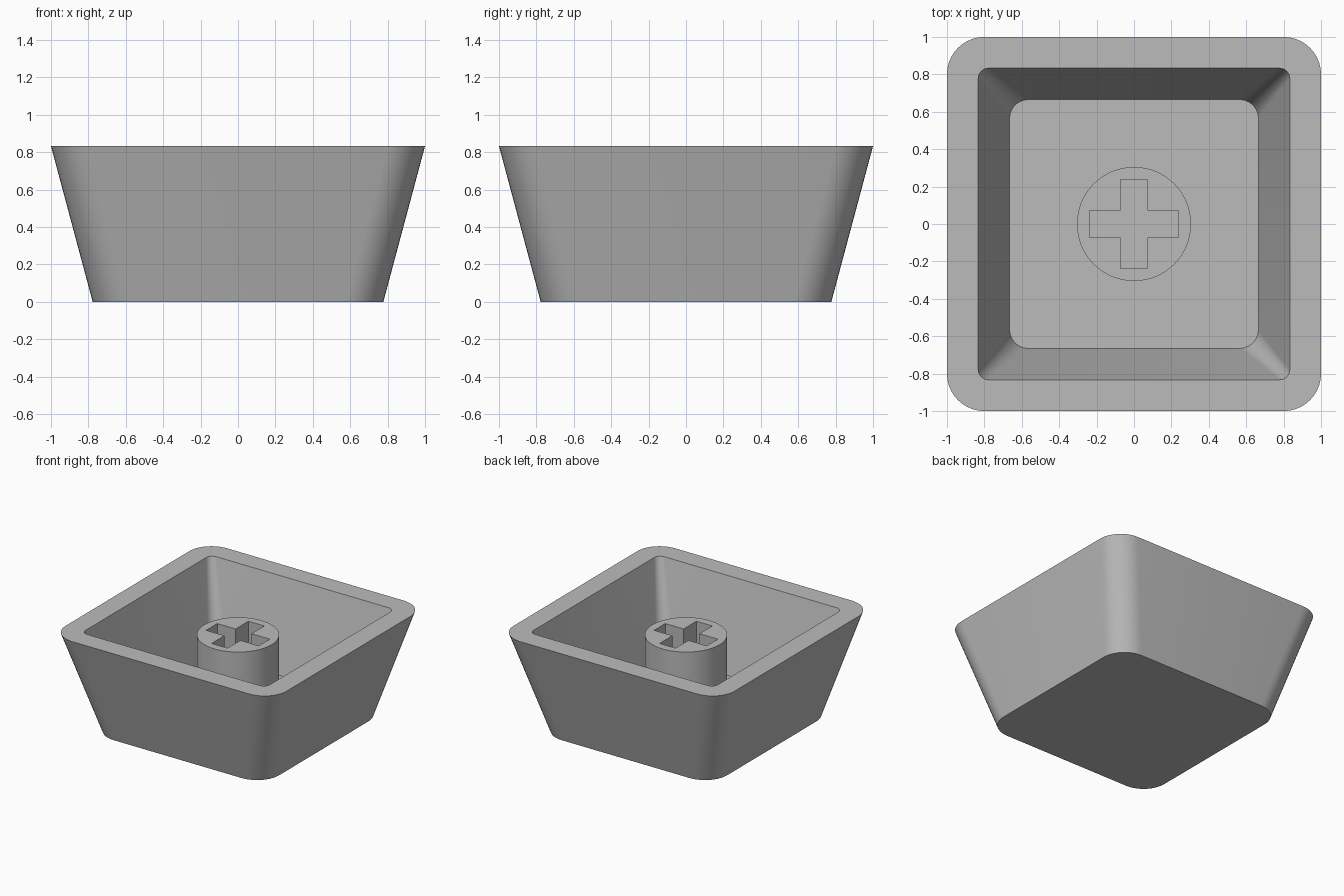
import bpy
import bmesh
from math import cos, sin, pi, radians

cube = bpy.data.objects.get("Cube")
if cube:
    bpy.data.objects.remove(cube, do_unlink=True)

grey = bpy.data.materials.new("matte grey plastic")
grey.use_nodes = True
colour = (0.5, 0.5, 0.5, 1)
grey.diffuse_color = colour
grey.node_tree.nodes["Principled BSDF"].inputs["Base Color"].default_value = colour


def rounded_square(half, radius, segments=10):
    """Counter-clockwise outline of a square with round corners."""
    points = []
    for corner in range(4):
        start = corner * pi / 2
        cx = (half - radius) * (1 if corner in (0, 3) else -1)
        cy = (half - radius) * (1 if corner in (0, 1) else -1)
        for i in range(segments + 1):
            a = start + i / segments * pi / 2
            points.append((cx + radius * cos(a), cy + radius * sin(a)))
    return points


def circle(radius, segments=64):
    return [(radius * cos(2 * pi * i / segments), radius * sin(2 * pi * i / segments))
            for i in range(segments)]


def plus_outline(reach, half_width):
    """Counter-clockwise outline of a plus sign, one arm per quarter turn."""
    arm = [(reach, -half_width), (reach, half_width), (half_width, half_width)]
    points = []
    for _ in range(4):
        points += arm
        arm = [(-y, x) for x, y in arm]
    return points


def loft(name, rings):
    """Skin a list of (outline, height) rings and close both ends."""
    bm = bmesh.new()
    loops = [[bm.verts.new((x, y, z)) for x, y in outline] for outline, z in rings]
    count = len(loops[0])
    for low, high in zip(loops, loops[1:]):
        for i in range(count):
            j = (i + 1) % count
            bm.faces.new((low[i], low[j], high[j], high[i]))
    bm.faces.new(loops[0][::-1])
    bm.faces.new(loops[-1])
    bmesh.ops.recalc_face_normals(bm, faces=bm.faces)
    mesh = bpy.data.meshes.new(name)
    bm.to_mesh(mesh)
    bm.free()
    mesh.materials.append(grey)
    obj = bpy.data.objects.new(name, mesh)
    bpy.context.collection.objects.link(obj)
    return obj


def activate(obj):
    bpy.ops.object.select_all(action='DESELECT')
    obj.select_set(True)
    bpy.context.view_layer.objects.active = obj


HEIGHT, FLOOR, STEM_TOP = 0.833, 0.111, 0.722

# Tapered hollow shell: outside wall, flat rim, inside wall, floor
shell = loft("shell", [
    (rounded_square(0.777, 0.2), 0),
    (rounded_square(1.0, 0.2), HEIGHT),
    (rounded_square(0.833, 0.055), HEIGHT),
    (rounded_square(0.665, 0.1), FLOOR),
])

# Round stem standing on the floor
stem = loft("stem", [(circle(0.305), FLOOR - 0.02), (circle(0.305), STEM_TOP)])

# Cross-shaped socket cut down through the stem
outline = plus_outline(0.238, 0.072)
cutter = loft("socket_cutter", [(outline, 0), (outline, 1)])
cutter.hide_render = True
activate(stem)
cut = stem.modifiers.new("socket", 'BOOLEAN')
cut.operation = 'DIFFERENCE'
cut.solver = 'EXACT'
cut.object = cutter
bpy.ops.object.modifier_apply(modifier=cut.name)
bpy.data.objects.remove(cutter, do_unlink=True)

# Smooth corners and stem wall, crisp edges
for part in (shell, stem):
    activate(part)
    bpy.ops.object.shade_smooth_by_angle(angle=radians(30))
